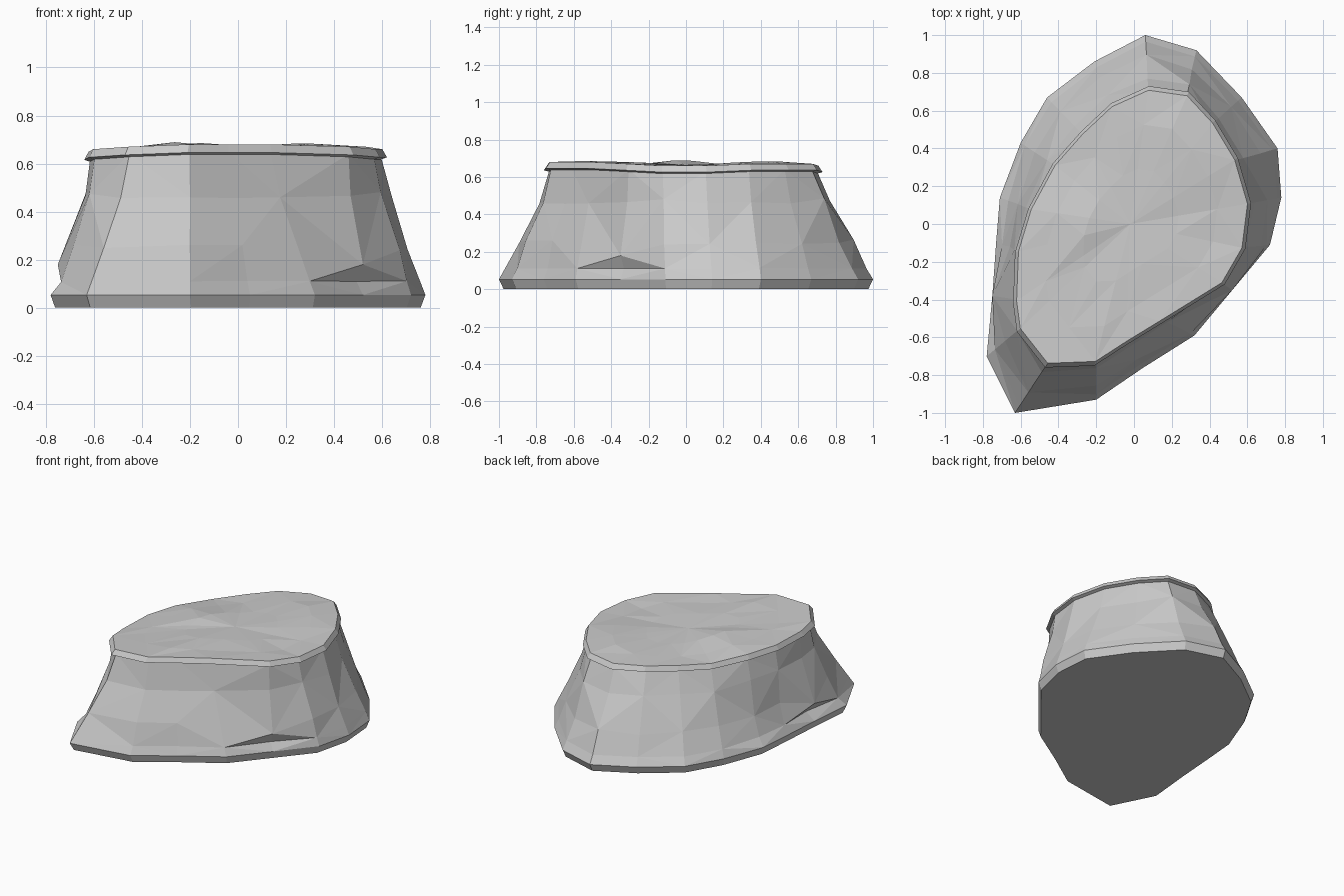
import bpy, bmesh, math, random
from mathutils import Vector

random.seed(7)
if bpy.data.objects.get("Cube"):
    bpy.data.objects.remove(bpy.data.objects["Cube"], do_unlink=True)

stone = bpy.data.materials.new("stone_grey")
stone.use_nodes = True
GREY = (0.6, 0.6, 0.6, 1)
stone.diffuse_color = GREY
stone.node_tree.nodes["Principled BSDF"].inputs["Base Color"].default_value = GREY

# Outline columns, counterclockwise: foot x, y, cap x, y, cap rim height
COLUMNS = [
    (.06, 1, .08, .73, .66), (-.21, .86, -.12, .64, .66),
    (-.46, .67, -.28, .49, .65), (-.6, .43, -.43, .32, .64),
    (-.71, .14, -.56, .08, .65), (-.73, -.1, -.63, -.15, .65),
    (-.75, -.38, -.64, -.42, .65), (-.78, -.7, -.62, -.57, .66),
    (-.63, -1, -.47, -.76, .67), (-.2, -.93, -.21, -.75, .68),
    (.05, -.76, -.04, -.64, .68), (.32, -.59, .14, -.53, .68),
    (.52, -.35, .48, -.32, .67), (.72, -.11, .59, -.13, .66),
    (.78, .14, .62, .11, .66), (.76, .4, .55, .35, .67),
    (.57, .67, .43, .55, .67), (.33, .92, .29, .7, .67),
]
NOTCHES = (6, 12)   # columns with a small overhang near the foot
CENTRE = Vector((-.02, 0, 0))


def scaled(x, y, z, s):
    return Vector((CENTRE.x + (x - CENTRE.x) * s, CENTRE.y + (y - CENTRE.y) * s, z))


def skin(bm, rings):
    """Join stacked rings with triangles whose diagonals zigzag."""
    loops = [[bm.verts.new(p) for p in ring] for ring in rings]
    for r, (low, high) in enumerate(zip(loops, loops[1:])):
        n = len(low)
        for i in range(n):
            j = (i + 1) % n
            if (i + r) % 2:
                tris = (low[i], low[j], high[j]), (low[i], high[j], high[i])
            else:
                tris = (low[i], low[j], high[i]), (low[j], high[j], high[i])
            for tri in tris:
                bm.faces.new(tri)
    return loops


def finish(bm, name):
    bmesh.ops.recalc_face_normals(bm, faces=bm.faces)
    mesh = bpy.data.meshes.new(name)
    bm.to_mesh(mesh)
    bm.free()
    mesh.materials.append(stone)
    obj = bpy.data.objects.new(name, mesh)
    bpy.context.collection.objects.link(obj)
    return obj


def wall_ring(z, blend, jitter):
    """Blend from the foot outline to the neck; the left wall rises steeper."""
    ring = []
    for bx, by, cx, cy, rim in COLUMNS:
        f = blend ** (0.65 if bx < -.65 else 1)
        neck = scaled(cx, cy, 0, .96)
        p = Vector((bx, by, 0)).lerp(neck, f)
        p = scaled(p.x, p.y, 0, 1 + random.uniform(-jitter, jitter))
        p.z = z + random.uniform(-jitter, jitter)
        ring.append(p)
    return ring


# Rock body: undercut foot, faceted wall, narrow neck
sole = [scaled(c[0], c[1], 0, .975) for c in COLUMNS]
foot = wall_ring(.053, 0, 0)
low = wall_ring(.11, .12, .004)
mid = wall_ring(.25, .36, .015)
high = wall_ring(.47, .76, .015)
neck = [scaled(c[2], c[3], c[4] - .03, .96) for c in COLUMNS]
for k in NOTCHES:
    low[k] = scaled(low[k].x, low[k].y, .11, .96)
    mid[k] = scaled(COLUMNS[k][0], COLUMNS[k][1], .18, 1)

bm = bmesh.new()
loops = skin(bm, [sole, foot, low, mid, high, neck])
bm.faces.new(loops[0][::-1])
finish(bm, "rock_body")


# Cap slab: thin overhanging rim and an uneven top
def bump(x, y):
    peaks = ((-.28, 0, .03, .16), (.2, .42, .014, .15), (-.3, -.5, .008, .15))
    return sum(h * math.exp(-((x - px) ** 2 + (y - py) ** 2) / (2 * w * w))
               for px, py, h, w in peaks)


def cap_ring(scale, drop):
    return [scaled(c[2], c[3], c[4] - drop, scale) for c in COLUMNS]


def top_ring(scale):
    ring = cap_ring(scale, 0)
    for p in ring:
        p.z = .663 + (p.z - .663) * scale + bump(p.x, p.y) + random.uniform(-.006, .006)
    return ring


bm = bmesh.new()
loops = skin(bm, [cap_ring(.95, .045), cap_ring(1, .034), cap_ring(.97, 0),
                  top_ring(.72), top_ring(.4)])
bm.faces.new(loops[0][::-1])
peak = bm.verts.new((CENTRE.x, CENTRE.y, .667))
inner = loops[-1]
for a, b in zip(inner, inner[1:] + inner[:1]):
    bm.faces.new((a, b, peak))
finish(bm, "rock_cap")
